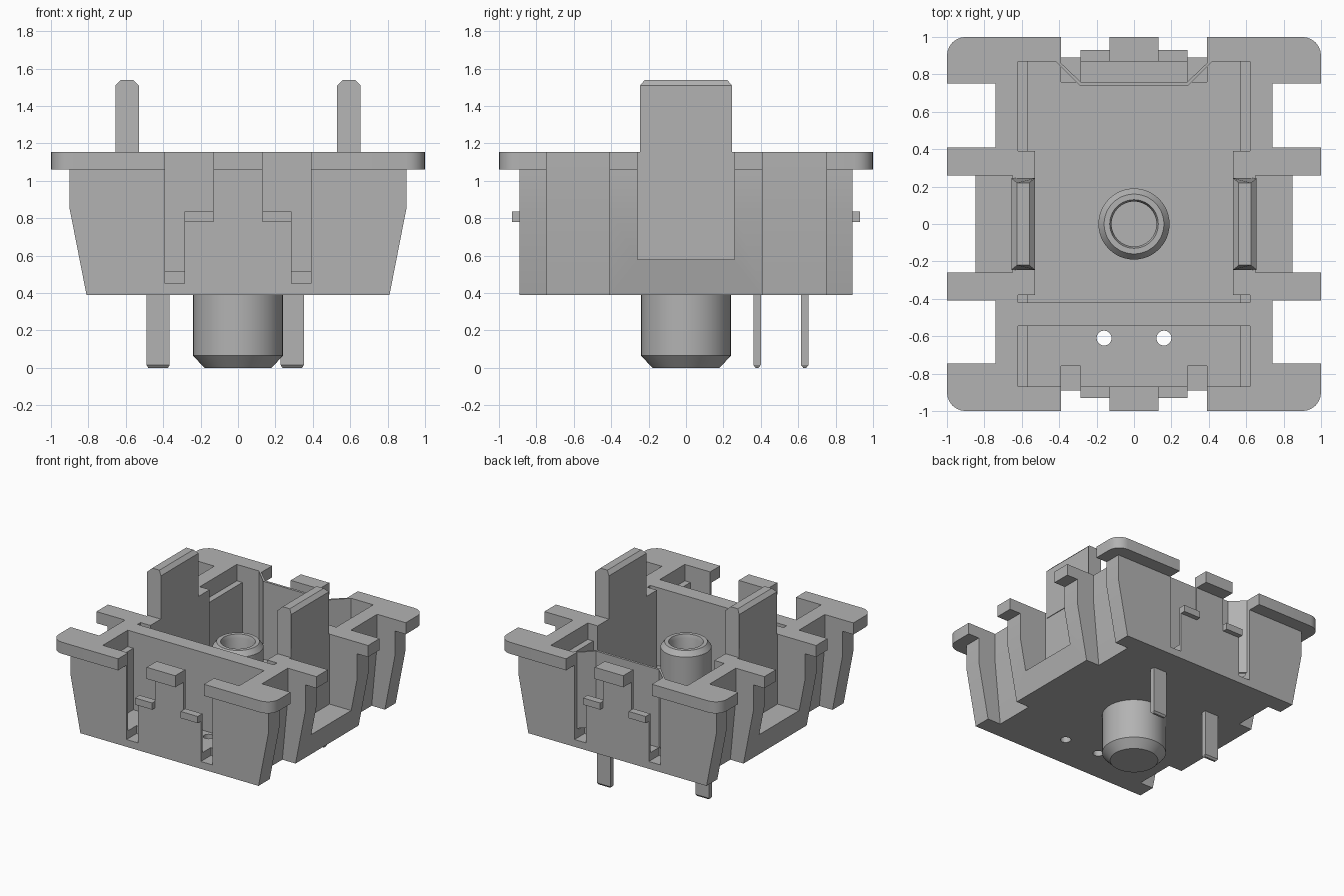
import bpy, bmesh, math
from mathutils import Vector

cube = bpy.data.objects.get("Cube")
if cube:
    bpy.data.objects.remove(cube, do_unlink=True)

# One grey plastic for everything
GREY = (0.45, 0.45, 0.45, 1)
mat = bpy.data.materials.new("grey plastic")
mat.use_nodes = True
mat.diffuse_color = GREY
bsdf = next(n for n in mat.node_tree.nodes if n.type == 'BSDF_PRINCIPLED')
bsdf.inputs["Base Color"].default_value = GREY


def finish(name, bm):
    bmesh.ops.recalc_face_normals(bm, faces=bm.faces)
    me = bpy.data.meshes.new(name)
    bm.to_mesh(me)
    bm.free()
    me.materials.append(mat)
    ob = bpy.data.objects.new(name, me)
    bpy.context.collection.objects.link(ob)
    return ob


def prism(name, outline, lo, hi, axis='z'):
    """Extrude a closed outline: xy along z, or xz along y."""
    place = (lambda p, d: Vector((p[0], p[1], d))) if axis == 'z' else (lambda p, d: Vector((p[0], d, p[1])))
    bm = bmesh.new()
    base = bm.faces.new([bm.verts.new(place(p, lo)) for p in outline])
    top = bmesh.ops.extrude_face_region(bm, geom=[base])['geom']
    shift = place((0, 0), hi - lo)
    bmesh.ops.translate(bm, vec=shift, verts=[v for v in top if isinstance(v, bmesh.types.BMVert)])
    return finish(name, bm)


def box(name, x, y, z):
    return prism(name, [(x[0], y[0]), (x[1], y[0]), (x[1], y[1]), (x[0], y[1])], z[0], z[1])


def tapered_end(ob, z, sx, sy):
    """Pull in the vertices at height z around the object's own centre."""
    vs = ob.data.vertices
    mid = sum((v.co for v in vs), Vector()) / len(vs)
    for v in vs:
        if abs(v.co.z - z) < 1e-4:
            v.co.x = mid.x + (v.co.x - mid.x) * sx
            v.co.y = mid.y + (v.co.y - mid.y) * sy


def mirrored(half):
    """Complete an outline given as its +x side."""
    return half + [(-x, y) for x, y in reversed(half)]


def span(a, b, side):
    return sorted((a * side, b * side))


def combine(target, tools, operation):
    for t in tools:
        t.hide_render = True
        m = target.modifiers.new("cut", 'BOOLEAN')
        m.operation, m.solver, m.object = operation, 'EXACT', t
    bpy.context.view_layer.update()
    dg = bpy.context.evaluated_depsgraph_get()
    me = bpy.data.meshes.new_from_object(target.evaluated_get(dg))
    target.modifiers.clear()
    target.data = me
    for t in tools:
        bpy.data.objects.remove(t, do_unlink=True)


FLOOR, RIM, LEDGE, OVER = 0.515, 1.155, 1.02, 1.4

# Housing: tapered tub with a round-cornered flange
housing = prism("housing", mirrored([(0.81, 0.39), (0.90, 0.85), (0.90, 1.1)]), -0.89, 0.89, 'y')
corner = []
for k in range(4):
    cx, cy = ((0.9, 0.9), (-0.9, 0.9), (-0.9, -0.9), (0.9, -0.9))[k]
    for i in range(7):
        a = math.radians(90 * k + 15 * i)
        corner.append((cx + 0.1 * math.cos(a), cy + 0.1 * math.sin(a)))
combine(housing, [prism("flange", corner, 1.06, RIM)], 'UNION')

# Side notches and the pockets outside the blades
cuts = []
for s in (-1, 1):
    notch = [(0.685 * s, 0.3), (0.69 * s, 0.39), (0.74 * s, 0.905), (0.74 * s, OVER), (1.2 * s, OVER), (1.2 * s, 0.3)]
    cuts.append(prism("notch", notch, -0.745, -0.41, 'y'))
    cuts.append(prism("notch", notch, 0.41, 0.75, 'y'))
    cuts.append(box("pocket", span(0.65, 1.2, s), (-0.26, 0.26), (0.58, OVER)))


# Inner chambers: each with a shallow ledge near the rim
def chamber(w):
    return mirrored([(w, -0.42), (w, -0.38), (0.53, -0.38), (0.53, 0.39), (w, 0.39), (w, 0.87),
                     (0.42, 0.87), (0.29, 0.74)])


for w, z in ((0.57, FLOOR), (0.62, LEDGE)):
    cuts.append(prism("main_chamber", chamber(w), z, OVER))
    cuts.append(box("front_chamber", (-w, w), (-0.87, -0.545), (z, OVER)))

# Clip windows through the front and back walls, with slots sunk in the floor
cuts.append(box("front_window", (-0.39, 0.39), (-1.1, -0.8), (FLOOR, OVER)))
cuts.append(prism("back_window", mirrored([(0.39, 1.1), (0.39, 0.86), (0.285, 0.76)]), FLOOR, OVER))
for s in (-1, 1):
    cuts.append(box("slot", span(0.285, 0.39, s), (-1.1, -0.76), (0.45, 0.53)))
    cuts.append(box("slot", span(0.285, 0.39, s), (0.76, 1.1), (0.45, 0.53)))
    hole = [(0.16 * s + 0.04 * math.cos(math.tau * i / 20), -0.61 + 0.04 * math.sin(math.tau * i / 20))
            for i in range(20)]
    cuts.append(prism("hole", hole, 0.3, 0.7))
combine(housing, cuts, 'DIFFERENCE')

# Clips: thin T-shaped tongue, top lug and two small catches
for end, s in (("front", -1), ("back", 1)):
    prism(end + "_clip_tongue", mirrored([(0.285, 0.5), (0.285, 0.835), (0.13, 0.835), (0.13, RIM)]),
          *span(0.87, 0.89, s), 'y')
    box(end + "_clip_lug", (-0.13, 0.13), span(0.87, 1.0, s), (1.06, RIM))
    for side, t in (("right", -1), ("left", 1)):
        box(f"{end}_{side}_catch", span(0.13, 0.285, t), span(0.88, 0.93, s), (0.78, 0.835))

# Upright blades with chamfered tops
for side, s in (("right", -1), ("left", 1)):
    blade = prism(side + "_blade", [(0.53 * s, 1.1), (0.655 * s, 1.1), (0.655 * s, 1.51), (0.625 * s, 1.54),
                                    (0.56 * s, 1.54), (0.53 * s, 1.51)], -0.245, 0.245, 'y')
    tapered_end(blade, 1.54, 1, 0.9)

# Centre post: chamfered peg below, hollow tube above
profile = [(0, 0), (0.18, 0), (0.24, 0.065), (0.24, 0.45), (0.19, 0.45), (0.19, 0.98), (0.16, 1.02),
           (0.13, 1.02), (0.12, 0.99), (0.12, 0.55), (0, 0.55)]
bm = bmesh.new()
vs = [bm.verts.new((r, 0, z)) for r, z in profile]
edges = [bm.edges.new(p) for p in zip(vs, vs[1:])]
bmesh.ops.spin(bm, geom=vs + edges, axis=(0, 0, 1), cent=(0, 0, 0), angle=math.tau, steps=48)
bmesh.ops.remove_doubles(bm, verts=bm.verts, dist=1e-4)
post = finish("centre_post", bm)

# Contact pins with tapered tips
for name, x, y in (("left_pin", 0.29, 0.635), ("right_pin", -0.427, 0.38)):
    pin = box(name, (x - 0.062, x + 0.062), (y - 0.02, y + 0.02), (0.015, 0.42))
    tip = box(name + "_tip", (x - 0.062, x + 0.062), (y - 0.02, y + 0.02), (0, 0.015))
    tapered_end(tip, 0, 0.85, 0.4)

# Smooth the round parts, keep edges sharp
for ob in (post, housing):
    bpy.ops.object.select_all(action='DESELECT')
    ob.select_set(True)
    bpy.context.view_layer.objects.active = ob
    bpy.ops.object.shade_smooth_by_angle(angle=math.radians(25))
